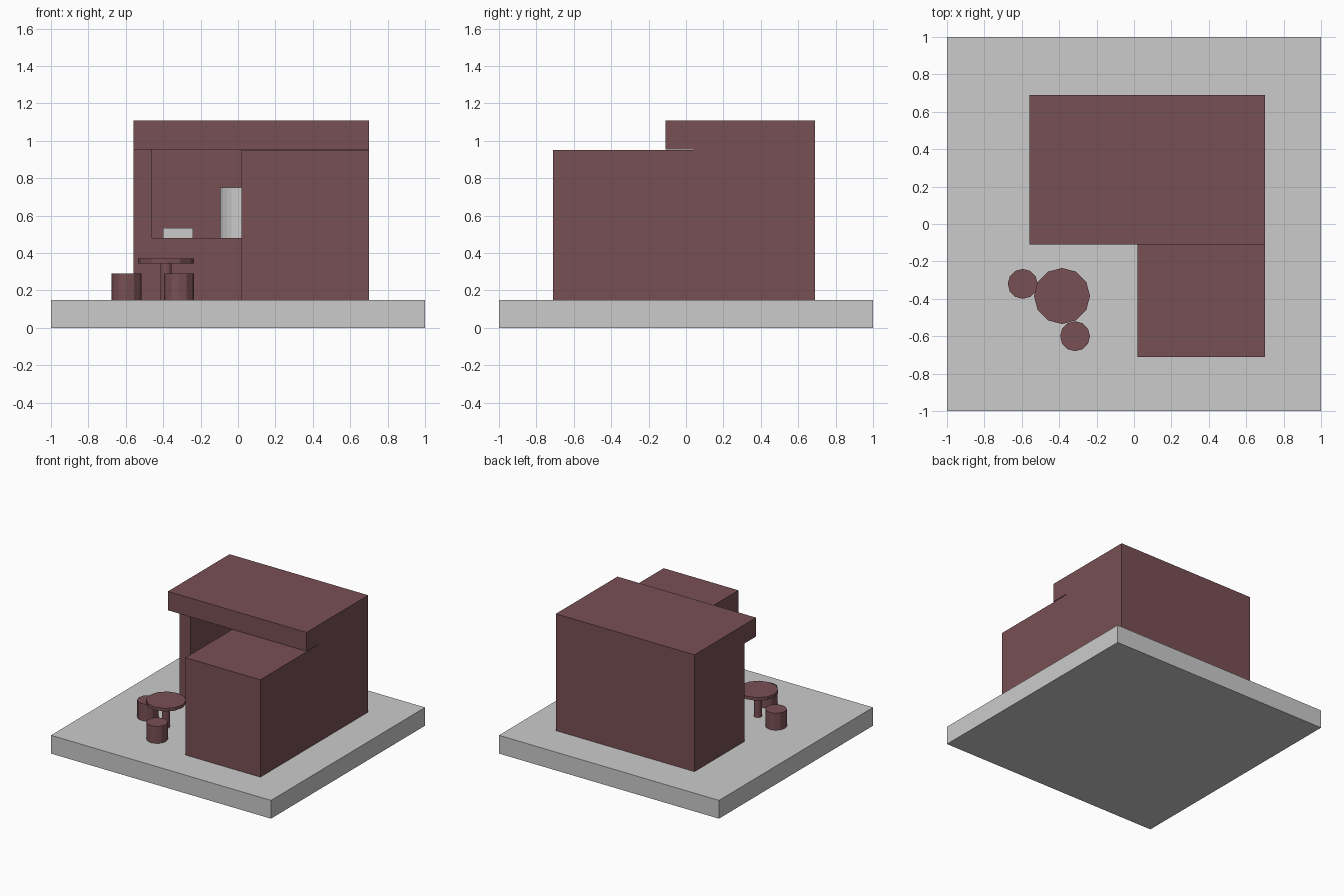
import bpy, bmesh, math
from mathutils import Matrix

if "Cube" in bpy.data.objects:
    bpy.data.objects.remove(bpy.data.objects["Cube"])

maroon = bpy.data.materials.new("maroon")
maroon.diffuse_color = (0.19, 0.08, 0.09, 1)
maroon.use_nodes = True
maroon.node_tree.nodes["Principled BSDF"].inputs["Base Color"].default_value = maroon.diffuse_color


def finish(bm, name, mat):
    me = bpy.data.meshes.new(name)
    bm.to_mesh(me)
    bm.free()
    ob = bpy.data.objects.new(name, me)
    bpy.context.collection.objects.link(ob)
    if mat:
        me.materials.append(mat)
    return ob


def box(name, x, y, z, mat=maroon):
    """Box from (min, max) ranges on each axis."""
    bm = bmesh.new()
    centre = [(a + b) / 2 for a, b in (x, y, z)]
    size = [b - a for a, b in (x, y, z)]
    bmesh.ops.create_cube(bm, size=1, matrix=Matrix.LocRotScale(centre, None, size))
    return finish(bm, name, mat)


def drum(name, x, y, r, z, mat=maroon, sides=12):
    """Upright flat-sided cylinder between two heights."""
    bm = bmesh.new()
    bmesh.ops.create_cone(bm, cap_ends=True, segments=sides, radius1=r, radius2=r,
                          depth=z[1] - z[0],
                          matrix=Matrix.Translation((x, y, (z[0] + z[1]) / 2)))
    return finish(bm, name, mat)


def cut(target, cutter):
    cutter.hide_render = True
    cutter.hide_set(True)
    m = target.modifiers.new(cutter.name, 'BOOLEAN')
    m.operation = 'DIFFERENCE'
    m.solver = 'EXACT'
    m.object = cutter


G = 0.15  # ground level on the slab

# Ground slab
box("base_slab", (-1, 1), (-1, 1), (0, G), None)

# Kiosk walls: hollow room with a serving opening at the front
walls = box("kiosk_walls", (-0.56, 0.70), (0.04, 0.69), (G, 0.955))
cut(walls, box("room_cutter", (-0.46, 0.60), (0.14, 0.59), (G - 0.05, 1.0)))
cut(walls, box("opening_cutter", (-0.46, 0.02), (-0.05, 0.20), (0.48, 1.0)))

# Overhanging roof and lower front wing
box("roof", (-0.56, 0.70), (-0.11, 0.69), (0.955, 1.11))
box("front_wing", (0.02, 0.70), (-0.71, 0.04), (G, 0.95))

# Equipment inside the room
box("cabinet", (-0.40, -0.24), (0.36, 0.52), (G, 0.535), None)
drum("tank", 0.025, 0.40, 0.12, (G, 0.75), None, 24)

# Outdoor table with two stools
drum("table_post", -0.385, -0.385, 0.03, (G, 0.35))
drum("table_top", -0.385, -0.385, 0.15, (0.345, 0.37))
for i, (x, y) in enumerate([(-0.595, -0.32), (-0.315, -0.60)]):
    drum(f"stool_{i + 1}", x, y, 0.08, (G, 0.29))
